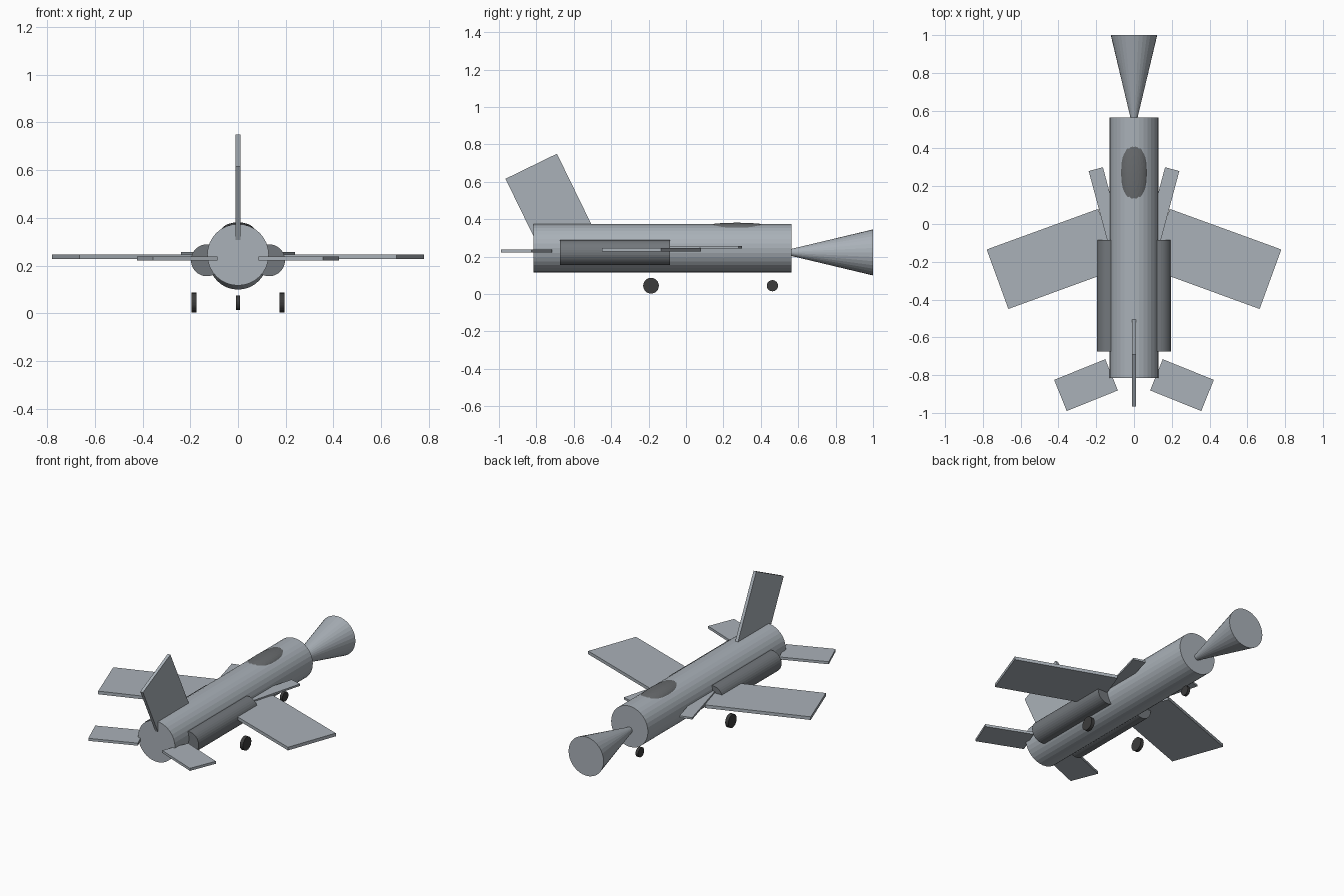
import bpy, math

if "Cube" in bpy.data.objects:
    bpy.data.objects.remove(bpy.data.objects["Cube"])


def material(name, rgb):
    m = bpy.data.materials.new(name)
    m.diffuse_color = (*rgb, 1)
    m.use_nodes = True
    m.node_tree.nodes["Principled BSDF"].inputs["Base Color"].default_value = m.diffuse_color
    return m


LIGHT = material("light_grey", (0.40, 0.44, 0.48))
MID = material("engine_grey", (0.17, 0.185, 0.20))
GLASS = material("canopy_grey", (0.14, 0.148, 0.155))
RUBBER = material("wheel_dark", (0.045, 0.045, 0.045))


def finish(name, mat):
    ob = bpy.context.object
    ob.name = name
    ob.data.materials.append(mat)
    return ob


def tube(name, mat, loc, r, length, axis="Y", sides=32):
    """Flat-sided cylinder along Y or X."""
    rot = (math.pi / 2, 0, 0) if axis == "Y" else (0, math.pi / 2, 0)
    bpy.ops.mesh.primitive_cylinder_add(vertices=sides, radius=r, depth=length,
                                        location=loc, rotation=rot)
    return finish(name, mat)


def slab(name, mat, loc, size, rot):
    """Thin rotated box."""
    bpy.ops.mesh.primitive_cube_add(size=1, location=loc, rotation=rot)
    ob = finish(name, mat)
    ob.scale = size
    return ob


# Body
tube("fuselage", LIGHT, (0, -0.125, 0.245), 0.129, 1.38)

# Flared cone at the end of the body, narrow end touching it
bpy.ops.mesh.primitive_cone_add(vertices=32, radius1=0.018, radius2=0.123, depth=0.44,
                                location=(0, 0.78, 0.222),
                                rotation=(-math.pi / 2, 0, 0))
finish("flared_cone", LIGHT)

# Canopy bubble
bpy.ops.mesh.primitive_uv_sphere_add(segments=32, ring_count=16, radius=1,
                                     location=(0, 0.272, 0.34))
finish("canopy", GLASS).scale = (0.073, 0.241, 0.041)

# Mirrored parts
for side, s in (("right", 1), ("left", -1)):
    tube(f"engine_{side}", MID, (s * 0.13, -0.38, 0.222), 0.067, 0.59)
    slab(f"wing_{side}", LIGHT, (s * 0.4275, -0.185, 0.237),
         (0.628, 0.335, 0.02), (0, 0, -s * math.radians(20)))
    slab(f"tailplane_{side}", LIGHT, (s * 0.254, -0.853, 0.229),
         (0.292, 0.178, 0.016), (0, 0, -s * math.radians(22)))
    slab(f"canard_{side}", LIGHT, (s * 0.144, 0.073, 0.25),
         (0.078, 0.45, 0.012), (0, 0, -s * math.radians(15)))
    tube(f"main_wheel_{side}", RUBBER, (s * 0.184, -0.187, 0.044), 0.042, 0.022, "X", 24)

# Swept tail fin
slab("tail_fin", LIGHT, (0, -0.718, 0.458), (0.019, 0.306, 0.5),
     (math.radians(26), 0, 0))

# Nose wheel
tube("nose_wheel", RUBBER, (0, 0.462, 0.044), 0.03, 0.018, "X", 24)
